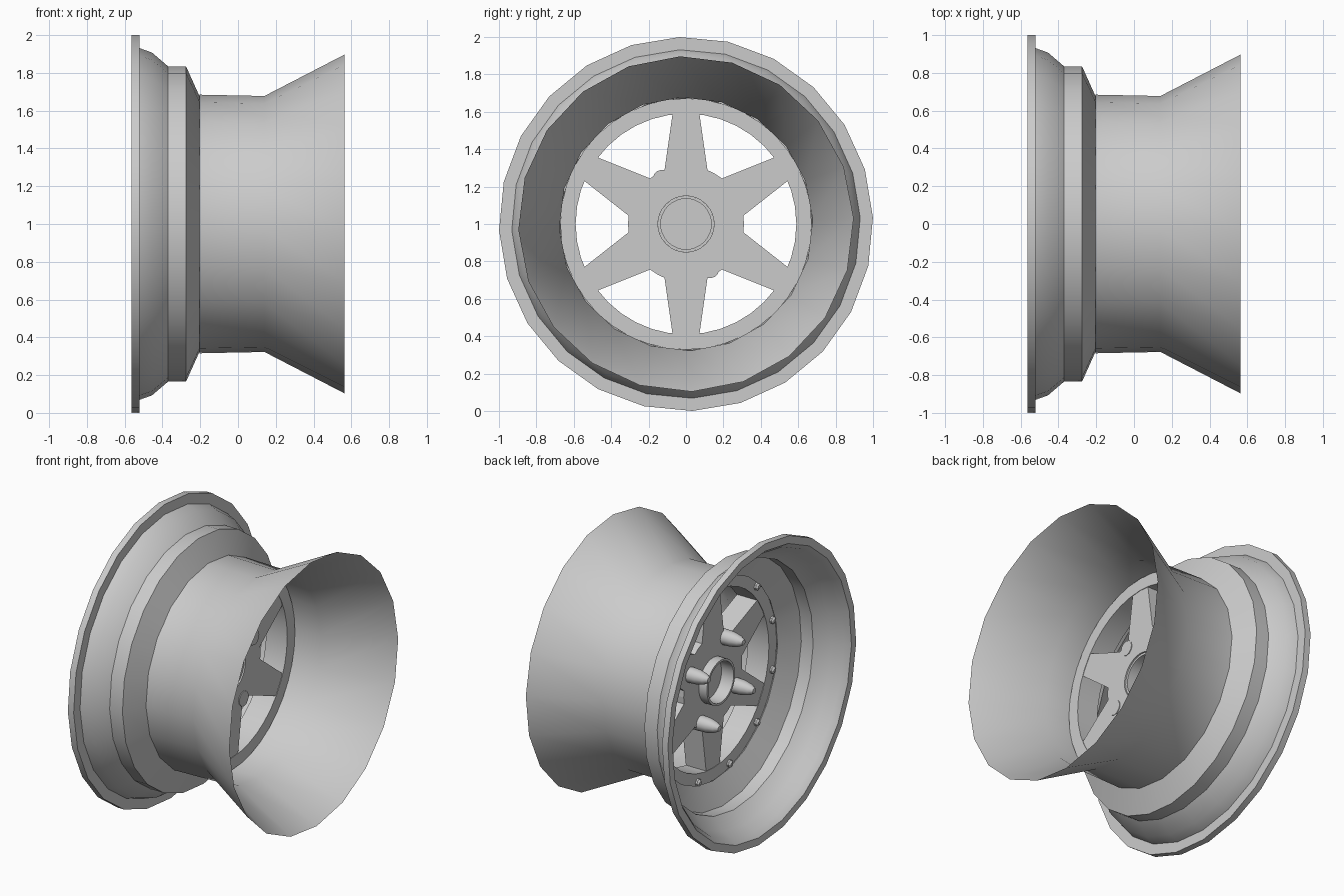
import bpy, bmesh, math
from math import radians, sin, cos, asin, degrees

if "Cube" in bpy.data.objects:
    bpy.data.objects.remove(bpy.data.objects["Cube"], do_unlink=True)

metal = bpy.data.materials.new("brushed grey metal")
metal.use_nodes = True
metal.diffuse_color = (0.6, 0.6, 0.6, 1)
metal.node_tree.nodes["Principled BSDF"].inputs["Base Color"].default_value = (0.6, 0.6, 0.6, 1)


def polar(x, r, deg, y0=0.0, z0=1.0):
    """Point on a circle around the wheel axis, which runs along x."""
    a = radians(deg)
    return (x, y0 + r * cos(a), z0 + r * sin(a))


def finish(name, bm, smooth=True):
    bmesh.ops.remove_doubles(bm, verts=bm.verts, dist=1e-5)
    bmesh.ops.recalc_face_normals(bm, faces=bm.faces)
    mesh = bpy.data.meshes.new(name)
    bm.to_mesh(mesh)
    bm.free()
    mesh.materials.append(metal)
    obj = bpy.data.objects.new(name, mesh)
    bpy.context.collection.objects.link(obj)
    if smooth:
        bpy.ops.object.select_all(action='DESELECT')
        obj.select_set(True)
        bpy.context.view_layer.objects.active = obj
        bpy.ops.object.shade_smooth_by_angle(angle=radians(30))
    return obj


def lathe(name, profile, sides, closed=False, offset=0.0, centre=(0.0, 1.0), smooth=True):
    """Turn a profile of (x, radius) points around an axis parallel to x."""
    bm = bmesh.new()
    rings = [[bm.verts.new(polar(x, r, offset + 360 * i / sides, *centre)) for i in range(sides)]
             for x, r in profile]
    pairs = list(zip(rings, rings[1:]))
    if closed:
        pairs.append((rings[-1], rings[0]))
    for a, b in pairs:
        for i in range(sides):
            j = (i + 1) % sides
            bm.faces.new((a[i], a[j], b[j], b[i]))
    return finish(name, bm, smooth)


# Outer lip and stepped dish
outside = [(-0.565, 1.0), (-0.522, 1.0), (-0.522, 0.932), (-0.455, 0.908),
           (-0.37, 0.835), (-0.275, 0.835), (-0.203, 0.675)]
inside = [(-0.215, 0.665), (-0.287, 0.815), (-0.375, 0.815), (-0.46, 0.89),
          (-0.53, 0.92), (-0.565, 0.95)]
lathe("outer_lip", outside + inside, 24, closed=True, offset=2)

# Barrel with a flared open end
lathe("flared_barrel", [(-0.205, 0.685), (0.14, 0.678), (0.563, 0.897)], 20, offset=2)

# Thick ring that carries the spokes
front, back = -0.2, -0.05
lathe("spoke_ring", [(front - 0.003, 0.59), (back + 0.003, 0.59),
                     (back + 0.003, 0.672), (front - 0.003, 0.672)], 40, closed=True)

# Hub plate with six tapering spokes, one sector at a time
bm = bmesh.new()
hub_r, bore_r = 0.31, 0.15
base = degrees(asin(0.115 / hub_r))
tip = degrees(asin(0.07 / 0.605))
for k in range(6):
    mid = 30 + 60 * k
    outline = [(hub_r, -30), (hub_r, -base), (0.605, -tip), (0.605, tip), (hub_r, base), (hub_r, 30)]
    outline += [(bore_r, a) for a in range(30, -31, -10)]
    bm.faces.new([bm.verts.new(polar((front + back) / 2, r, mid + a)) for r, a in outline])
spokes = finish("hub_and_spokes", bm, smooth=False)
solid = spokes.modifiers.new("thickness", 'SOLIDIFY')
solid.thickness = back - front
solid.offset = 0

# Centre collar and its recessed cap
lathe("centre_collar", [(-0.26, 0.135), (-0.26, 0.15), (-0.06, 0.15), (-0.06, 0.135)], 32, closed=True)
lathe("centre_cap", [(-0.17, 0.0), (-0.17, 0.14), (-0.155, 0.14), (-0.155, 0.0)], 32)

# Four long pointed lug nuts
for k in range(4):
    _, y, z = polar(0, 0.272, 28 + 90 * k)
    lathe(f"lug_nut_{k + 1}", [(-0.345, 0.0), (-0.34, 0.018), (-0.31, 0.035), (-0.26, 0.047),
                               (-0.2, 0.05), (-0.045, 0.05), (-0.045, 0.0)],
          12, centre=(y, z))

# Twelve small bolts around the ring
for k in range(12):
    _, y, z = polar(0, 0.645, 15 + 30 * k)
    lathe(f"ring_bolt_{k + 1}", [(-0.228, 0.0), (-0.226, 0.012), (-0.215, 0.024),
                                 (-0.19, 0.026), (-0.19, 0.0)], 8, centre=(y, z))
